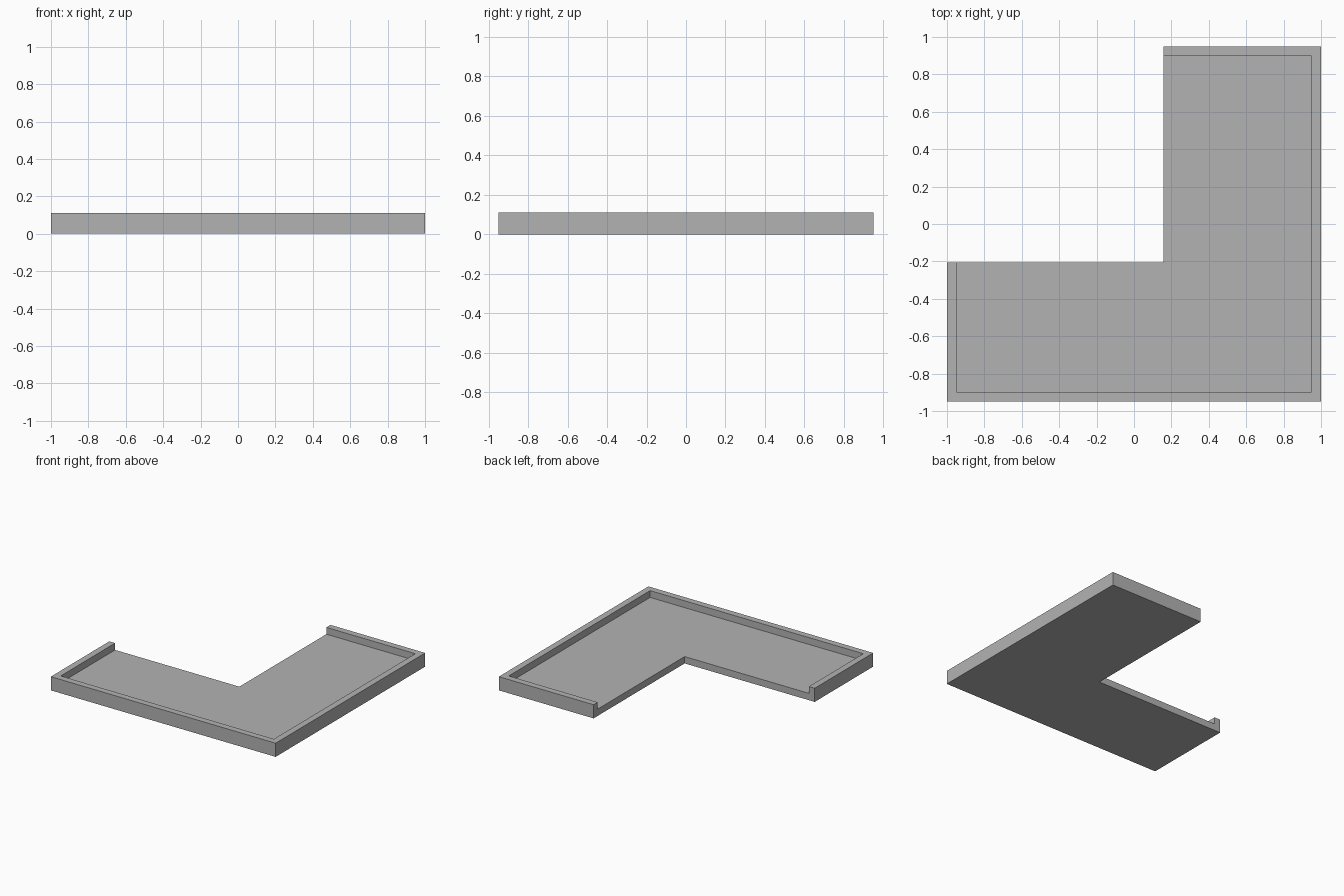
import bpy, bmesh

if "Cube" in bpy.data.objects:
    bpy.data.objects.remove(bpy.data.objects["Cube"])

HX, HY, H = 1.0, 0.95, 0.11      # half sizes and full height
NX, NY = 0.157, -0.207           # inner corner of the L
WALL, FLOOR = 0.052, 0.055       # rim width, floor thickness
GAP = 0.1                        # cutter overshoot on the open sides


def l_prism(name, x0, x1, y0, y1, nx, ny, z0, z1):
    """L-shaped outline extruded from z0 to z1."""
    pts = [(x0, y0), (x1, y0), (x1, y1), (nx, y1), (nx, ny), (x0, ny)]
    bm = bmesh.new()
    face = bm.faces.new([bm.verts.new((x, y, z0)) for x, y in pts])
    top = bmesh.ops.extrude_face_region(bm, geom=[face])["geom"]
    bmesh.ops.translate(bm, vec=(0, 0, z1 - z0),
                        verts=[g for g in top if isinstance(g, bmesh.types.BMVert)])
    bmesh.ops.recalc_face_normals(bm, faces=bm.faces)
    mesh = bpy.data.meshes.new(name)
    bm.to_mesh(mesh)
    bm.free()
    obj = bpy.data.objects.new(name, mesh)
    bpy.context.collection.objects.link(obj)
    return obj


grey = bpy.data.materials.new("plain grey")
grey.diffuse_color = (0.45, 0.45, 0.45, 1)
grey.use_nodes = True
grey.node_tree.nodes["Principled BSDF"].inputs["Base Color"].default_value = grey.diffuse_color

# L-shaped tray body
tray = l_prism("tray", -HX, HX, -HY, HY, NX, NY, 0, H)
tray.data.materials.append(grey)

# Recess that leaves a rim on the outer sides and is open along the inner sides
recess = l_prism("recess_cutter", -HX + WALL, HX - WALL, -HY + WALL, HY - WALL,
                 NX - GAP, NY + GAP, FLOOR, H + GAP)
recess.data.materials.append(grey)
recess.hide_render = True
recess.hide_viewport = True

cut = tray.modifiers.new("recess", 'BOOLEAN')
cut.operation = 'DIFFERENCE'
cut.solver = 'EXACT'
cut.object = recess
